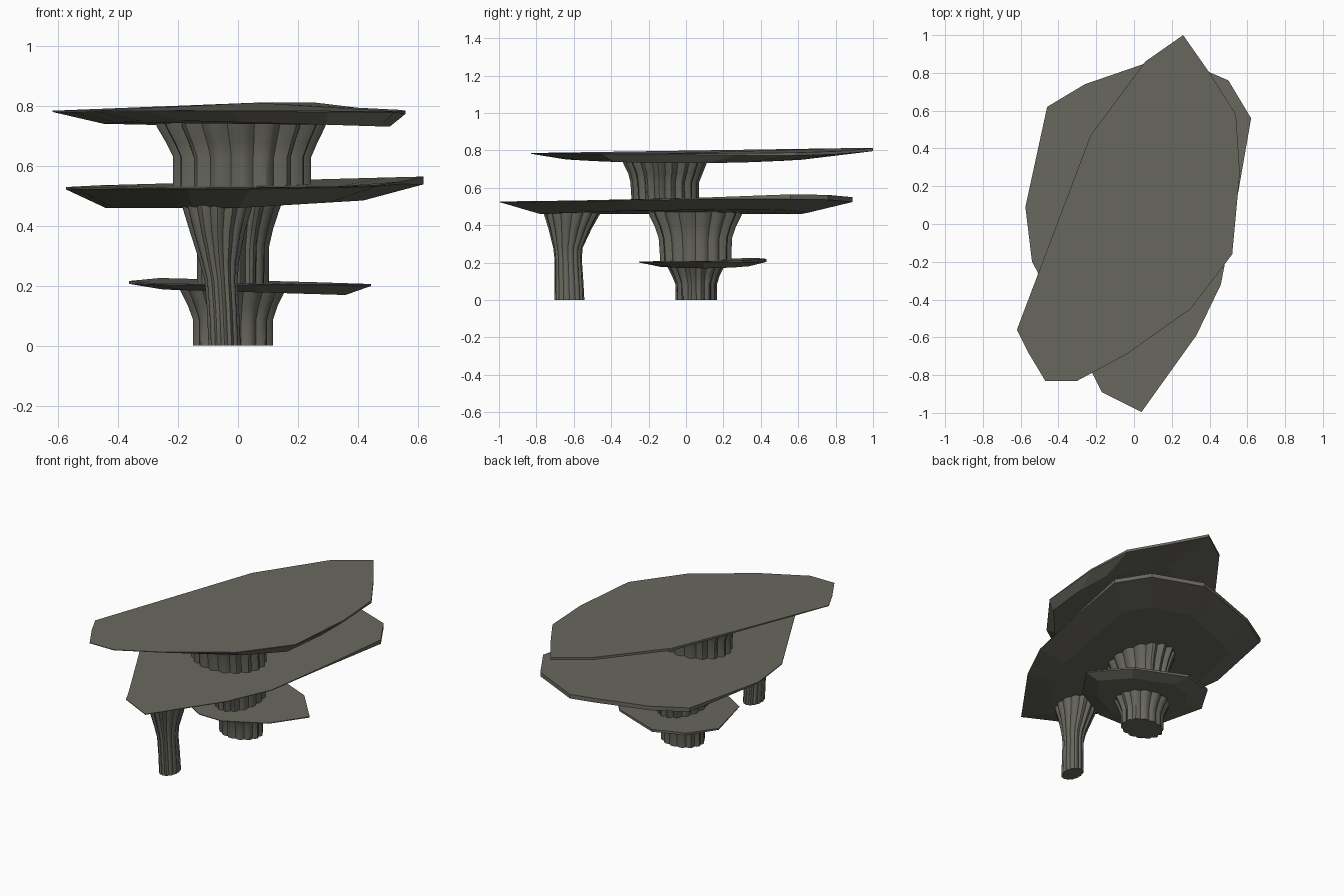
import bpy, bmesh, math

mat = bpy.data.materials.new("dark_stone_grey")
mat.diffuse_color = (0.14, 0.137, 0.113, 1)


def finish(bm, name):
    bmesh.ops.recalc_face_normals(bm, faces=bm.faces)
    me = bpy.data.meshes.new(name)
    bm.to_mesh(me)
    bm.free()
    ob = bpy.data.objects.new(name, me)
    bpy.context.collection.objects.link(ob)
    me.materials.append(mat)
    return ob


def loft(name, rings):
    """Skin a stack of equal-length point rings and cap both ends."""
    bm = bmesh.new()
    loops = [[bm.verts.new(p) for p in r] for r in rings]
    n = len(loops[0])
    for a, b in zip(loops, loops[1:]):
        for i in range(n):
            j = (i + 1) % n
            bm.faces.new((a[i], a[j], b[j], b[i]))
    bm.faces.new(loops[0])
    bm.faces.new(loops[-1])
    return finish(bm, name)


def slab(name, outline, rim, centre, scale, under):
    """Flat rock plate: thin rim (thicker to the back), smaller lower face."""
    (cx, cy), (sx, sy) = centre, scale
    edge = [(x, y, z - 0.004 - rim * min(1, max(0, y * 2))) for x, y, z in outline]
    low = []
    for x, y, z in outline:
        px, py = cx + sx * (x - cx), cy + sy * (y - cy)
        low.append((px, py, under(px, py)))
    return loft(name, [outline, edge, low])


def column(name, sections, lobes, seg=4, depth=0.1):
    """Fluted stalk; sections are (z, xmin, xmax, ymin, ymax)."""
    n = lobes * seg
    rings = []
    for z, x0, x1, y0, y1 in sections:
        ring = []
        for i in range(n):
            a = 2 * math.pi * i / n
            r = 1 - depth + depth * abs(math.sin(lobes * a / 2))
            ring.append(((x0 + x1) / 2 + r * (x1 - x0) / 2 * math.cos(a),
                         (y0 + y1) / 2 + r * (y1 - y0) / 2 * math.sin(a), z))
        rings.append(ring)
    ob = loft(name, rings)
    bpy.ops.object.select_all(action='DESELECT')
    ob.select_set(True)
    bpy.context.view_layer.objects.active = ob
    bpy.ops.object.shade_smooth_by_angle(angle=math.radians(35))
    return ob


# Upper plate
slab("upper_slab", [
    (0.26, 1.0, .812), (0.06, 0.86, .812), (-0.23, 0.47, .80), (-0.62, -0.56, .785),
    (-0.56, -0.68, .785), (-0.47, -0.83, .786), (-0.30, -0.83, .786), (-0.04, -0.69, .787),
    (0.30, -0.45, .785), (0.52, -0.16, .783), (0.56, 0.27, .785), (0.54, 0.58, .788),
    (0.40, 0.80, .795)],
    0.012, (0.28, -0.22), (0.81, 0.69), lambda x, y: 0.731 + 0.05 * y * y)

# Middle plate
slab("middle_slab", [
    (0.04, -0.995, .527), (0.33, -0.59, .532), (0.46, -0.32, .536), (0.54, 0.1, .548),
    (0.62, 0.56, .565), (0.50, 0.76, .562), (0.20, 0.89, .55), (0.06, 0.85, .547),
    (-0.26, 0.74, .54), (-0.46, 0.62, .536), (-0.575, 0.09, .53), (-0.54, -0.20, .528),
    (-0.22, -0.79, .527), (-0.17, -0.89, .527)],
    0.022, (-0.10, -0.10), (0.72, 0.76), lambda x, y: 0.46 + 0.06 * max(0, x))

# Lower plate
slab("lower_slab", [
    (0.445, 0.09, .206), (0.26, 0.30, .212), (-0.06, 0.43, .22), (-0.26, 0.37, .226),
    (-0.365, 0.19, .216), (-0.28, -0.14, .208), (-0.10, -0.25, .206), (0.06, -0.25, .205),
    (0.30, -0.12, .205)],
    0.014, (0.10, 0.12), (0.75, 0.7), lambda x, y: 0.18 - 0.03 * x)

# Main stack of fluted stalks
column("base_stalk", [
    (0, -.153, .12, -.055, .165), (.085, -.153, .12, -.057, .166),
    (.13, -.17, .135, -.075, .18), (.17, -.19, .155, -.095, .2),
    (.20, -.205, .17, -.11, .21)], 14)
column("middle_stalk", [
    (.19, -.14, .105, -.14, .245), (.33, -.14, .106, -.15, .25),
    (.39, -.155, .12, -.17, .27), (.45, -.175, .14, -.2, .3),
    (.49, -.19, .155, -.215, .315)], 16)
column("upper_stalk", [
    (.52, -.22, .248, -.29, .07), (.63, -.22, .248, -.297, .07),
    (.68, -.245, .27, -.31, .09), (.73, -.275, .295, -.335, .11),
    (.76, -.285, .305, -.345, .12)], 18)

# Free-standing front stalk
column("front_stalk", [
    (0, -.10, .01, -.703, -.543), (.12, -.105, .005, -.703, -.55),
    (.22, -.113, .0, -.703, -.557), (.28, -.13, .005, -.71, -.552),
    (.38, -.163, .025, -.735, -.505), (.46, -.188, .05, -.76, -.46),
    (.49, -.195, .055, -.765, -.45)], 14)
